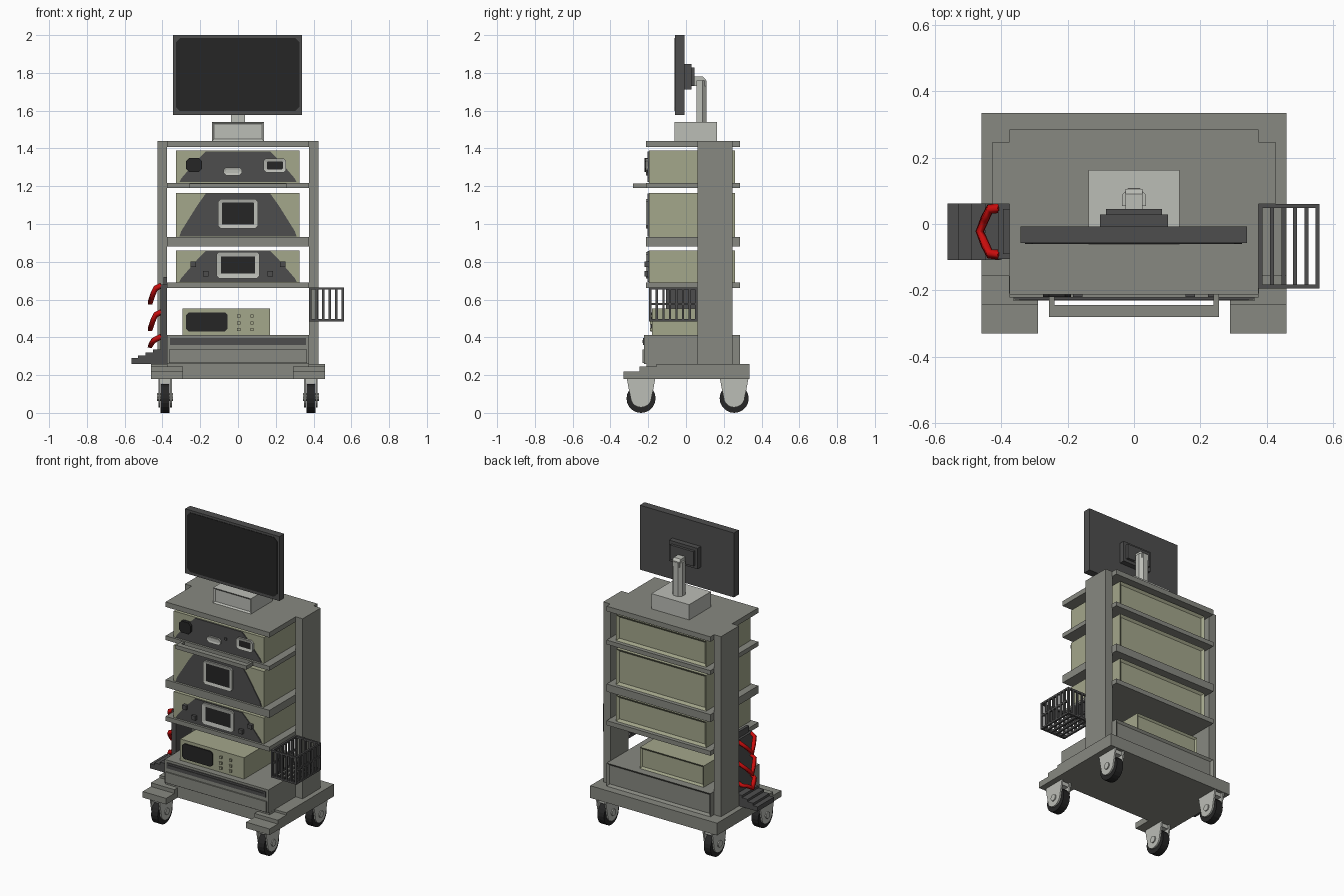
import bpy, bmesh, math
from mathutils import Vector

if "Cube" in bpy.data.objects:
    bpy.data.objects.remove(bpy.data.objects["Cube"])


def colour(name, r, g, b):
    m = bpy.data.materials.new(name)
    m.diffuse_color = (r, g, b, 1)
    m.use_nodes = True
    m.node_tree.nodes["Principled BSDF"].inputs["Base Color"].default_value = m.diffuse_color
    return m


GREY = colour("cart grey", 0.245, 0.25, 0.22)
OLIVE = colour("device olive", 0.37, 0.385, 0.26)
DARK = colour("dark grey", 0.076, 0.076, 0.076)
BLACK = colour("screen black", 0.019, 0.019, 0.019)
LIGHT = colour("light grey", 0.5, 0.51, 0.47)
RED = colour("strap red", 0.62, 0.004, 0.004)


def rect(a0, a1, b0, b1, c=0):
    """Rectangle profile with optional chamfered corners."""
    if not c:
        return [(a0, b0), (a1, b0), (a1, b1), (a0, b1)]
    return [(a0 + c, b0), (a1 - c, b0), (a1, b0 + c), (a1, b1 - c),
            (a1 - c, b1), (a0 + c, b1), (a0, b1 - c), (a0, b0 + c)]


def circle(a, b, r, n=20):
    return [(a + r * math.cos(2 * math.pi * i / n), b + r * math.sin(2 * math.pi * i / n)) for i in range(n)]


def make(name, parts, mat, insets=()):
    """Object from prisms (profile, axis, start, end); insets: (direction, thickness, depth, material)."""
    bm = bmesh.new()
    for pts, axis, lo, hi in parts:
        def place(p, h):
            return {'x': (h, p[0], p[1]), 'y': (p[0], h, p[1]), 'z': (p[0], p[1], h)}[axis]
        a = [bm.verts.new(place(p, lo)) for p in pts]
        b = [bm.verts.new(place(p, hi)) for p in pts]
        bm.faces.new(a)
        bm.faces.new(b[::-1])
        for i in range(len(pts)):
            j = (i + 1) % len(pts)
            bm.faces.new((a[i], b[i], b[j], a[j]))
    bmesh.ops.recalc_face_normals(bm, faces=bm.faces)
    mats = [mat]
    for d, thick, depth, m in insets:
        if m not in mats:
            mats.append(m)
        faces = [f for f in bm.faces if f.normal.dot(Vector(d)) > 0.99]
        bmesh.ops.inset_individual(bm, faces=faces, thickness=thick, depth=-depth)
        for f in faces:
            f.material_index = mats.index(m)
    me = bpy.data.meshes.new(name)
    bm.to_mesh(me)
    bm.free()
    for m in mats:
        me.materials.append(m)
    ob = bpy.data.objects.new(name, me)
    bpy.context.collection.objects.link(ob)
    return ob


def b(x0, x1, y0, y1, z0, z1):
    return (rect(x0, x1, z0, z1), 'y', y0, y1)


FRONT, BACK = (0, -1, 0), (0, 1, 0)

# Wheeled base with two stepped front legs
base = [b(-.46, .46, -.157, .335, .18, .26), b(-.29, .29, -.21, -.157, .18, .26)]
leg = [(-.157, .18), (-.33, .18), (-.33, .22), (-.245, .22), (-.245, .245), (-.157, .245)]
for s in (-1, 1):
    base.append((leg, 'x', s * .29, s * .46))
    base.append(b(*sorted((s * .29, s * .377)), -.21, -.157, .245, .26))
make("base", base, GREY)

# Casters
for sx, side in ((-1, "left"), (1, "right")):
    for y, end in ((-.238, "front"), (.255, "rear")):
        x = sx * .386
        make(f"{end}_{side}_wheel", [(circle(y, .077, .077), 'x', x - .024, x + .024)], BLACK)
        arc = [(y + .056 * math.cos(t), .085 + .056 * math.sin(t))
               for t in [-math.pi * i / 10 for i in range(11)]]
        fork = [(y + .075, .18), (y + .066, .13)] + arc + [(y - .066, .13), (y - .075, .18)]
        make(f"{end}_{side}_fork", [(fork, 'x', x - .036, x - .026), (fork, 'x', x + .026, x + .036),
                                   b(x - .036, x + .036, y - .06, y + .06, .155, .182)], LIGHT)
        make(f"{end}_{side}_axle", [(circle(y, .085, .022, 10), 'x', x - .043, x + .043)], LIGHT)

# Side posts, shelves and top
for s, side in ((-1, "left"), (1, "right")):
    make(f"{side}_post", [b(*sorted((s * .375, s * .427)), .06, .247, .26, 1.44)], GREY)
for name, z0, z1 in (("lower_shelf", .66, .69), ("middle_shelf", .88, .93),
                     ("upper_shelf", 1.19, 1.218), ("top_board", 1.407, 1.44)):
    make(name, [b(-.376, .376, -.212, .285, z0, z1)], GREY)
make("shelf_handle", [b(-.256, .256, -.28, -.245, 1.19, 1.215), b(-.256, -.24, -.25, -.2, 1.19, 1.215),
                      b(.24, .256, -.25, -.2, 1.19, 1.215)], GREY)

# Drawer with recessed grip slot
make("drawer_box", [b(-.376, .376, -.222, .285, .26, .412)], GREY, [(BACK, .02, .012, GREY)])
make("drawer_front", [b(-.365, .365, -.23, -.22, .265, .335)], GREY)
make("drawer_slot", [b(-.36, .36, -.227, -.22, .36, .397)], DARK)
make("drawer_grip", [b(-.345, .345, -.231, -.22, .37, .385)], DARK)

# Stacked devices with tapered dark front panels
for name, z0, z1 in (("lower_device", .69, .86), ("middle_device", .93, 1.165), ("upper_device", 1.218, 1.388)):
    make(name, [b(-.328, .325, -.197, .26, z0, z1)], OLIVE, [(BACK, .022, .012, OLIVE)])
    h = z1 - z0
    panel = [(-.31, z0 + .004), (.31, z0 + .004), (.30, z0 + .14 * h), (.215, z0 + .72 * h), (.17, z1 - .003),
             (-.17, z1 - .003), (-.215, z0 + .72 * h), (-.30, z0 + .14 * h)]
    make(name + "_panel", [(panel, 'y', -.203, -.196)], DARK)
make("bottom_device", [b(-.293, .17, -.18, .235, .412, .552)], OLIVE, [(BACK, .018, .01, OLIVE)])
make("bottom_screen", [(rect(-.275, -.055, .432, .532, .014), 'y', -.187, -.178)], BLACK)
make("bottom_buttons", [b(x - .008, x + .008, -.19, -.178, z - .008, z + .008)
                        for x in (.004, .075) for z in (.442, .475, .512)], OLIVE)

# Framed screens, ports and knobs
for name, x0, x1, z0, z1, t in (("middle_screen", -.105, .105, .977, 1.132, .021),
                                ("lower_screen", -.115, .115, .712, .852, .027),
                                ("upper_socket", .135, .255, 1.272, 1.348, .019)):
    make(name, [(rect(x0, x1, z0, z1, .014), 'y', -.213, -.2)], LIGHT, [(FRONT, t, .005, BLACK)])
make("upper_port", [(rect(-.078, .022, 1.258, 1.3, .014), 'y', -.213, -.2)], LIGHT, [(FRONT, .013, .004, LIGHT)])
make("upper_knob", [(rect(-.275, -.19, 1.275, 1.35, .018), 'y', -.22, -.19)], BLACK)
make("small_buttons", [b(x - r, x + r, -.22, -.19, z - r, z + r) for x, z, r in
                       ((-.237, .787, .014), (.237, .787, .014), (-.17, .737, .014), (.17, .737, .014))], DARK)
make("upper_button", [b(.047, .063, -.21, -.2, 1.302, 1.318)], DARK)

# Monitor stand
make("stand_box", [b(-.137, .137, -.062, .163, 1.44, 1.54)], LIGHT, [(FRONT, .014, .008, LIGHT)])
pole = [(-.036, .055), (.036, .055), (.036, .088), (.018, .108), (-.018, .108), (-.036, .088)]
make("stand_pole", [(pole, 'z', 1.54, 1.76)], LIGHT)
arm = [(.03, 1.73), (.06, 1.73), (.105, 1.73), (.105, 1.765), (.09, 1.78), (.03, 1.78)]
make("stand_arm", [(arm, 'x', -.026, .026)], LIGHT)
make("monitor_mount", [b(-.103, .103, -.012, .028, 1.712, 1.848),
                       b(-.085, .085, .02, .045, 1.732, 1.828)], DARK)

# Monitor
make("monitor", [b(-.343, .34, -.057, -.007, 1.578, 2.0)], DARK)
make("monitor_screen", [(rect(-.328, .325, 1.597, 1.985, .022), 'y', -.06, -.055)], BLACK)

# Slatted basket on the right
X0, X1, Y0, Y1, Z0, Z1, T = .376, .56, -.195, .06, .485, .665, .012
bars = []
for z in (Z0, .571, Z1 - T):
    if z != .571:
        bars += [b(X0, X1, Y0, Y0 + T, z, z + T), b(X0, X1, Y1 - T, Y1, z, z + T)]
    bars += [b(X0, X0 + T, Y0, Y1, z, z + T), b(X1 - T, X1, Y0, Y1, z, z + T)]
for i in range(6):
    x = X0 + i * (X1 - X0 - T) / 5
    bars += [b(x, x + T, Y0, Y0 + T, Z0, Z1), b(x, x + T, Y1 - T, Y1, Z0, Z1), b(x, x + T, Y0, Y1, Z0, Z0 + T)]
for i in range(1, 7):
    y = Y0 + i * (Y1 - Y0 - T) / 7
    bars += [b(X0, X0 + T, y, y + T, Z0, Z1), b(X1 - T, X1, y, y + T, Z0, Z1)]
make("basket", bars, DARK)

# Holder on the left: back plate, stepped tray and hanging red straps
make("holder_plate", [b(-.41, -.376, -.105, .06, .26, .68), b(-.395, -.376, -.09, .045, .68, .72)], DARK)
tray = [(-.40, .26), (-.563, .26), (-.563, .29), (-.53, .29), (-.53, .305), (-.49, .305), (-.49, .32),
        (-.45, .32), (-.45, .335), (-.40, .335)]
make("holder_tray", [(tray, 'y', -.108, .062)], DARK)
for i, z in enumerate((.675, .535, .405)):
    drop = .09 if i < 2 else .05
    path = [(-.405, .048, z), (-.435, .045, z - .015), (-.45, .015, z - .5 * drop), (-.465, -.022, z - drop),
            (-.45, -.06, z - .5 * drop), (-.435, -.09, z - .015), (-.405, -.093, z)]
    cu = bpy.data.curves.new("strap", 'CURVE')
    cu.dimensions = '3D'
    cu.bevel_depth = .015
    cu.bevel_resolution = 0
    cu.use_fill_caps = True
    sp = cu.splines.new('POLY')
    sp.points.add(len(path) - 1)
    for p, co in zip(sp.points, path):
        p.co = (*co, 1)
    cu.materials.append(RED)
    ob = bpy.data.objects.new(f"red_strap_{i + 1}", cu)
    bpy.context.collection.objects.link(ob)
    bpy.ops.object.select_all(action='DESELECT')
    ob.select_set(True)
    bpy.context.view_layer.objects.active = ob
    bpy.ops.object.convert(target='MESH')
